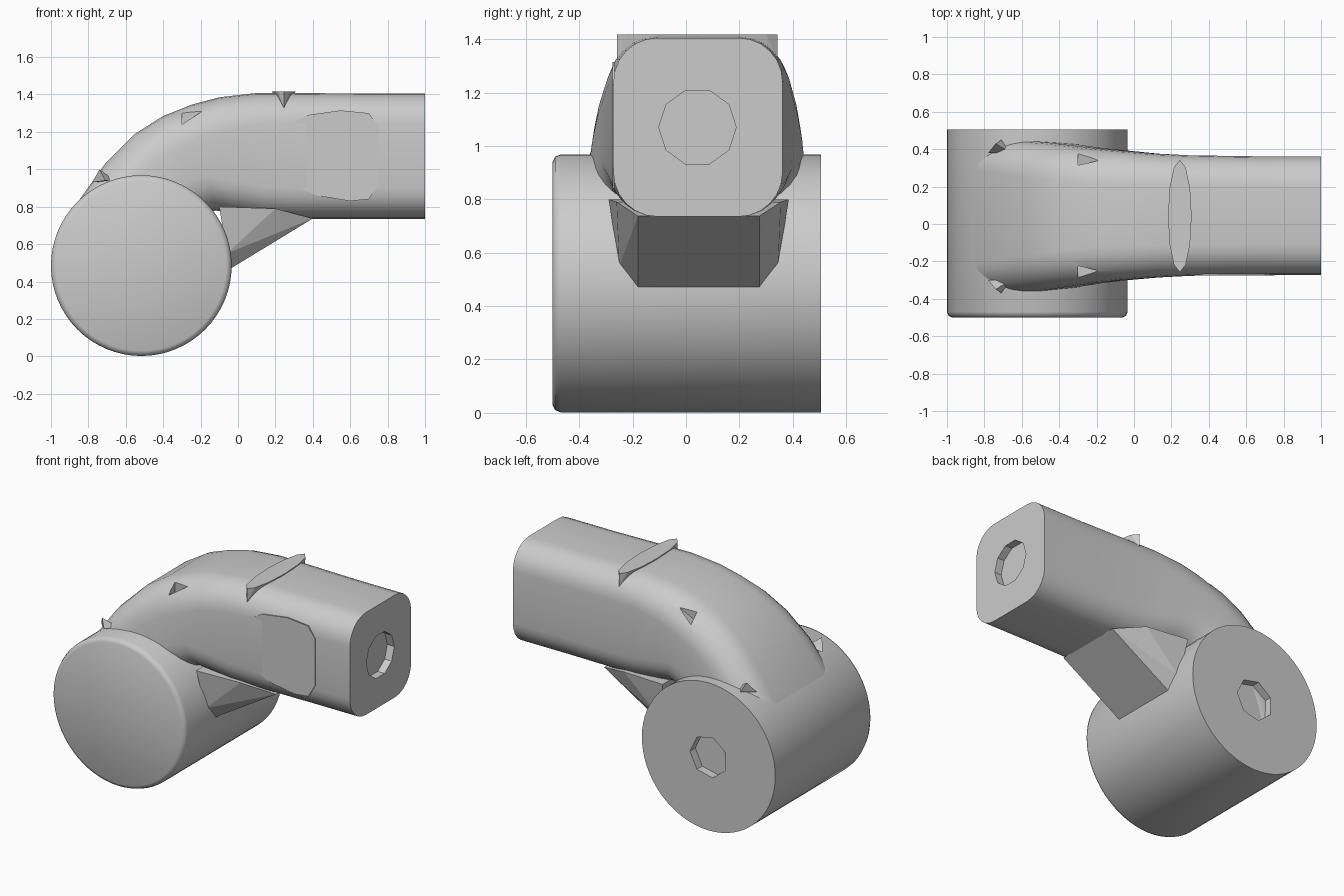
import bpy, bmesh, math
from mathutils import Vector

cube = bpy.data.objects.get("Cube")
if cube:
    bpy.data.objects.remove(cube)

grey = bpy.data.materials.new("light_grey")
grey.use_nodes = True
colour = (0.6, 0.6, 0.6, 1)
grey.diffuse_color = colour
grey.node_tree.nodes["Principled BSDF"].inputs["Base Color"].default_value = colour


def finish(name, bm, angle=35):
    bmesh.ops.recalc_face_normals(bm, faces=bm.faces)
    mesh = bpy.data.meshes.new(name)
    bm.to_mesh(mesh)
    bm.free()
    mesh.materials.append(grey)
    obj = bpy.data.objects.new(name, mesh)
    bpy.context.collection.objects.link(obj)
    if angle:
        bpy.ops.object.select_all(action='DESELECT')
        obj.select_set(True)
        bpy.context.view_layer.objects.active = obj
        bpy.ops.object.shade_smooth_by_angle(angle=math.radians(angle))
    return obj


def loft(name, rings, angle=35):
    """Skin a list of equal-length point rings and cap both ends."""
    bm = bmesh.new()
    loops = [[bm.verts.new(p) for p in ring] for ring in rings]
    n = len(loops[0])
    for a, b in zip(loops, loops[1:]):
        for i in range(n):
            j = (i + 1) % n
            bm.faces.new((a[i], a[j], b[j], b[i]))
    bm.faces.new(loops[0])
    bm.faces.new(loops[-1])
    return finish(name, bm, angle)


def hull(name, points):
    bm = bmesh.new()
    for p in points:
        bm.verts.new(p)
    bmesh.ops.convex_hull(bm, input=bm.verts)
    return finish(name, bm, 0)


def circle(axis, centre, radius, sides):
    """Ring of points around the x or y axis."""
    c = Vector(centre)
    pts = []
    for i in range(sides):
        t = math.tau * i / sides
        u, v = radius * math.cos(t), radius * math.sin(t)
        pts.append(c + Vector((u, 0, v) if axis == 'y' else (0, u, v)))
    return pts


def cut(target, cutter):
    cutter.hide_render = True
    cutter.hide_viewport = True
    mod = target.modifiers.new(cutter.name, 'BOOLEAN')
    mod.operation = 'DIFFERENCE'
    mod.solver = 'EXACT'
    mod.object = cutter


def section(outer, inner, y0, y1, radius, steps=7):
    """Rounded rectangle spanning inner to outer in xz and y0 to y1 across."""
    o, i = Vector((outer[0], 0, outer[1])), Vector((inner[0], 0, inner[1]))
    length = (o - i).length
    along = (o - i) / length
    r = min(radius, length * 0.45)
    pts = []
    corners = ((y1 - r, length - r), (y0 + r, length - r), (y0 + r, r), (y1 - r, r))
    for k, (cy, cv) in enumerate(corners):
        for s in range(steps):
            t = math.pi / 2 * (k + s / (steps - 1))
            p = i + along * (cv + r * math.sin(t))
            p.y = cy + r * math.cos(t)
            pts.append(p)
    return pts


# Joint drum, lying along y, with a softened front rim
CX, CZ = -0.517, 0.485
drum = loft("joint_drum", [circle('y', (CX, y, CZ), r, 64) for y, r in
                           ((0.505, 0.483), (-0.47, 0.483), (-0.49, 0.475), (-0.5, 0.455))], 50)
cut(drum, loft("drum_socket_cutter",
               [circle('y', (CX, y, CZ), 0.135, 7) for y in (0.45, 0.6)], 0))

# Bent arm: outer point, inner point, width limits, corner radius
sections = [
    ((1.0, 1.405), (1.0, 0.735), -0.272, 0.362, 0.165),
    ((0.65, 1.405), (0.65, 0.735), -0.272, 0.362, 0.165),
    ((0.3, 1.408), (0.3, 0.735), -0.277, 0.367, 0.165),
    ((0.1, 1.408), (0.14, 0.74), -0.286, 0.376, 0.17),
    ((-0.1, 1.385), (0.0, 0.76), -0.3, 0.392, 0.18),
    ((-0.25, 1.345), (-0.12, 0.78), -0.315, 0.405, 0.19),
    ((-0.4, 1.285), (-0.2, 0.76), -0.332, 0.42, 0.19),
    ((-0.55, 1.19), (-0.28, 0.7), -0.35, 0.435, 0.19),
    ((-0.71, 1.03), (-0.36, 0.62), -0.37, 0.448, 0.18),
    ((-0.86, 0.82), (-0.44, 0.54), -0.385, 0.455, 0.17),
    ((-0.95, 0.65), (-0.5, 0.46), -0.39, 0.46, 0.15),
    ((-0.998, 0.47), (-0.52, 0.4), -0.39, 0.46, 0.15),
]
arm = loft("bent_arm", [section(*s) for s in sections])
cut(arm, loft("arm_socket_cutter",
              [circle('x', (x, 0.043, 1.07), 0.145, 10) for x in (0.95, 1.1)], 0))

# Small wedge-shaped nicks on both shoulders of the arm
for side, y in (("front", -0.27), ("back", 0.36)):
    out = -1 if side == "front" else 1
    cut(arm, hull("nick_cutter_" + side, [
        (-0.3, y - out * 0.05, 1.23), (-0.3, y + out * 0.1, 1.25),
        (-0.3, y - out * 0.04, 1.4), (-0.11, y, 1.37)]))

# Small wedges where the arm shoulders meet the drum
for side, y, out in (("front", -0.3, -1), ("back", 0.38, 1)):
    hull("shoulder_wedge_" + side, [
        (-0.78, y, 0.93), (-0.74, y + out * 0.05, 1.0),
        (-0.71, y + out * 0.07, 0.94), (-0.66, y, 0.94)])

# Web under the bend, flaring where it meets the drum
web = []
for x, z, grow in ((0.4, 0.737, 0), (0.2, 0.655, 0), (0.08, 0.57, 0), (-0.035, 0.472, 0),
                   (-0.06, 0.55, 0.07), (-0.1, 0.8, 0.11), (0.2, 0.79, 0.08)):
    web += [(x, -0.18 - grow, z), (x, 0.275 + grow, z)]
hull("under_web", web)

# Lens-shaped rib across the top of the arm
rib = []
for z, scale in ((1.417, 1), (1.33, 0.45)):
    for t in range(12):
        a = math.tau * t / 12
        rib.append((0.245 + 0.063 * scale * math.cos(a), 0.042 + 0.3 * math.sin(a), z))
hull("top_rib", rib)

# Thin side plate, pointed to the left with a squared right end
outline = [(0.1, 1.1), (0.2, 1.2), (0.37, 1.29), (0.55, 1.315), (0.7, 1.3), (0.75, 1.23),
           (0.75, 0.92), (0.7, 0.84), (0.6, 0.83), (0.42, 0.86), (0.22, 0.95), (0.1, 1.05)]
loft("side_plate", [[(x, y, z) for x, z in outline] for y in (-0.268, -0.276)], 0)
